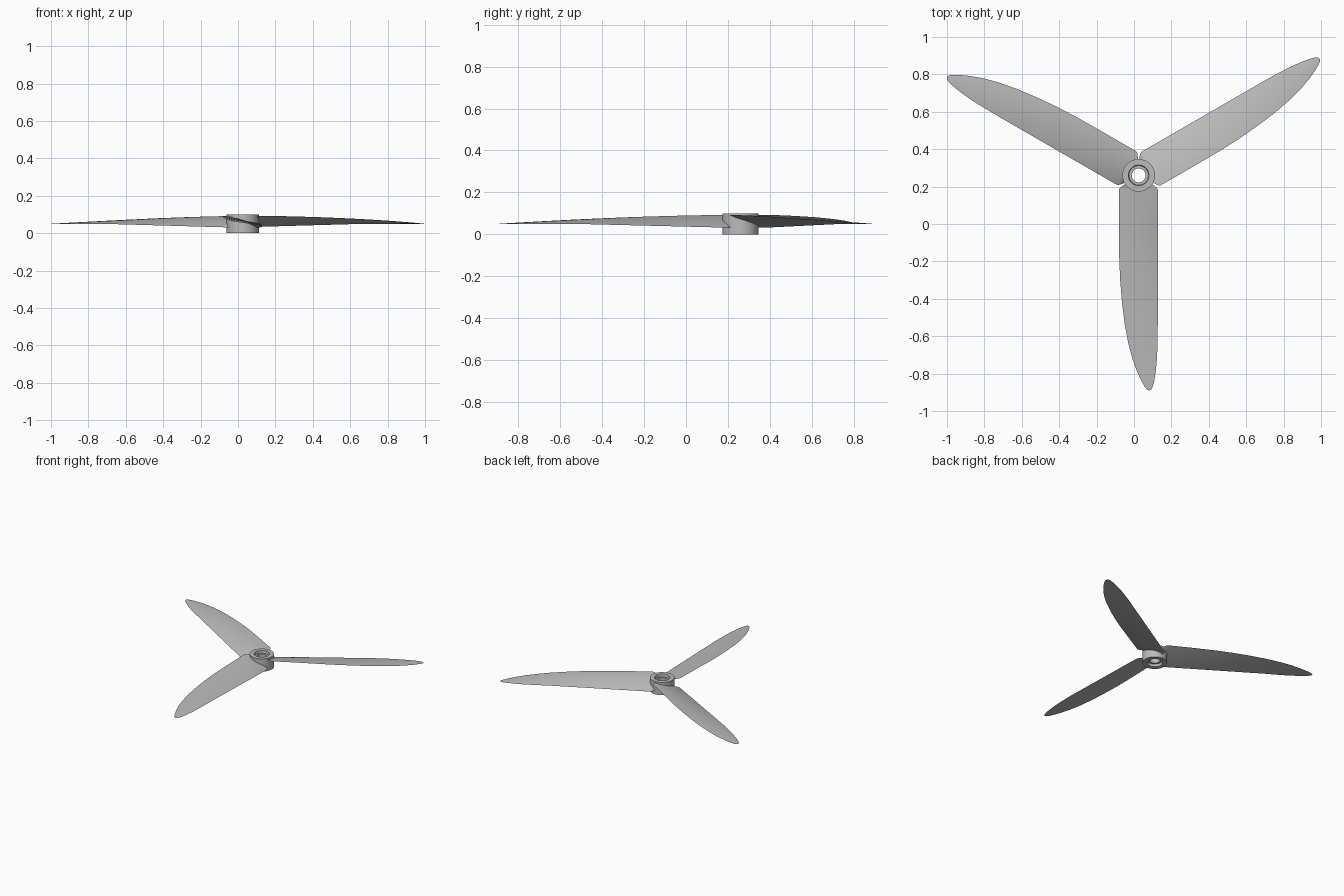
import bpy, bmesh, math

cube = bpy.data.objects.get("Cube")
if cube:
    bpy.data.objects.remove(cube)

HUB = (0.025, 0.26, 0)

grey = bpy.data.materials.new("light grey")
grey.use_nodes = True
colour = (0.5, 0.5, 0.5, 1)
grey.diffuse_color = colour
grey.node_tree.nodes["Principled BSDF"].inputs["Base Color"].default_value = colour


def finish(bm, name, angle=0.0):
    bmesh.ops.remove_doubles(bm, verts=bm.verts, dist=1e-5)
    bmesh.ops.recalc_face_normals(bm, faces=bm.faces)
    mesh = bpy.data.meshes.new(name)
    bm.to_mesh(mesh)
    bm.free()
    mesh.materials.append(grey)
    obj = bpy.data.objects.new(name, mesh)
    obj.location = HUB
    obj.rotation_euler.z = angle
    bpy.context.collection.objects.link(obj)
    bpy.ops.object.select_all(action="DESELECT")
    obj.select_set(True)
    bpy.context.view_layer.objects.active = obj
    bpy.ops.object.shade_smooth_by_angle(angle=math.radians(30))
    return obj


# Hub: a revolved ring, counterbored at both ends
def build_hub():
    profile = [(0.037, 0.02), (0.052, 0.02), (0.055, 0), (0.087, 0),
               (0.087, 0.1), (0.055, 0.1), (0.052, 0.08), (0.037, 0.08)]
    bm = bmesh.new()
    verts = [bm.verts.new((r, 0, z)) for r, z in profile]
    edges = [bm.edges.new((verts[i - 1], verts[i])) for i in range(len(verts))]
    bmesh.ops.spin(bm, geom=verts + edges, cent=(0, 0, 0), axis=(0, 0, 1),
                   angle=math.tau, steps=64)
    finish(bm, "hub")


# Blade outline: distance from the hub axis, high edge, low edge
OUTLINE = [(0.042, -0.065, 0.065), (0.054, -0.084, 0.084), (0.066, -0.1, 0.096),
           (0.076, -0.105, 0.102), (0.25, -0.105, 0.102), (0.44, -0.104, 0.102),
           (0.56, -0.099, 0.102), (0.68, -0.089, 0.102), (0.8, -0.074, 0.102),
           (0.9, -0.055, 0.101), (0.98, -0.034, 0.098), (1.05, -0.008, 0.091),
           (1.1, 0.015, 0.083), (1.13, 0.032, 0.075), (1.145, 0.044, 0.067),
           (1.15, 0.054, 0.058)]
STEPS = 10


def section(r, v0, v1):
    """Closed loop of one twisted, cambered blade section."""
    t = r / 1.15
    high = 0.05 + 0.043 * (1 - t ** 1.7)
    low = 0.05 - 0.02 * max(0, 1 - t / 0.7)
    fat = (v1 - v0) / 0.207 * (1 - 0.6 * t)

    def point(s, bulge):
        z = high + (low - high) * s + bulge * fat * 4 * s * (1 - s)
        return (v0 + (v1 - v0) * s, -r, z)

    upper = [point(i / STEPS, 0.01) for i in range(STEPS + 1)]
    lower = [point(i / STEPS, -0.003) for i in range(STEPS - 1, 0, -1)]
    return upper + lower


def build_blade(name, angle):
    bm = bmesh.new()
    loops = [[bm.verts.new(p) for p in section(*row)] for row in OUTLINE]
    n = len(loops[0])
    for a, b in zip(loops, loops[1:]):
        for i in range(n):
            j = (i + 1) % n
            bm.faces.new((a[i], a[j], b[j], b[i]))
        # Crisp leading and trailing edges
        for i in (0, STEPS):
            bm.edges.get((a[i], b[i])).smooth = False
    bm.faces.new(loops[0])
    bm.faces.new(loops[-1])
    finish(bm, name, angle)


build_hub()
for k, name in enumerate(("front_blade", "left_blade", "right_blade")):
    build_blade(name, k * math.tau / 3)
